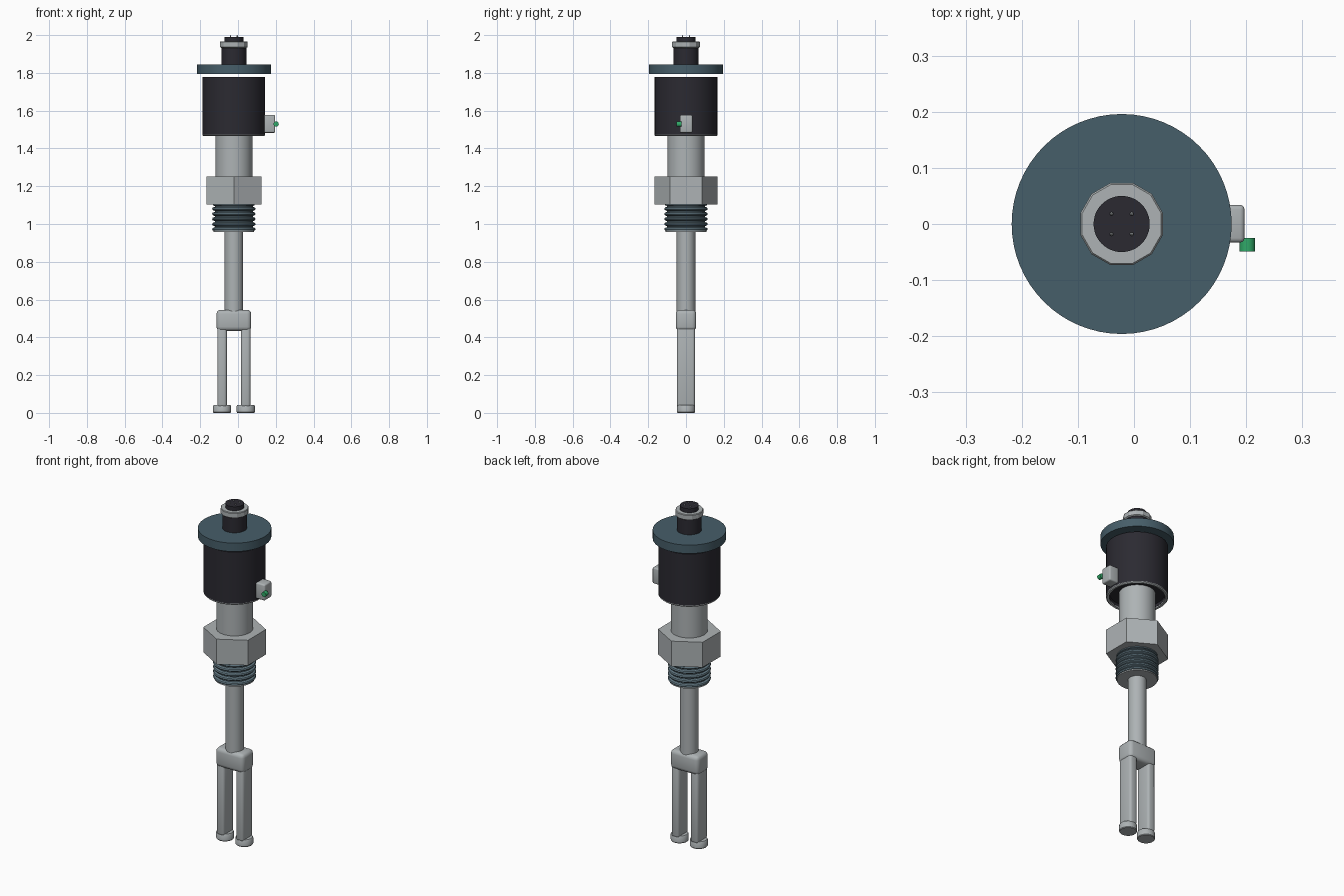
import bpy, bmesh, math
from mathutils import Matrix

if "Cube" in bpy.data.objects:
    bpy.data.objects.remove(bpy.data.objects["Cube"])

CX = -0.022  # common axis of the probe


def material(name, rgb):
    m = bpy.data.materials.new(name)
    m.diffuse_color = (*rgb, 1)
    m.use_nodes = True
    m.node_tree.nodes["Principled BSDF"].inputs["Base Color"].default_value = m.diffuse_color
    return m


STEEL = material("light steel", (0.42, 0.45, 0.46))
BLUE = material("slate blue", (0.062, 0.112, 0.142))
THREAD = material("thread blue grey", (0.13, 0.20, 0.24))
BLACK = material("charcoal", (0.024, 0.023, 0.031))
GREEN = material("green", (0.03, 0.40, 0.14))


def finish(bm, name, mat, smooth=True):
    bmesh.ops.recalc_face_normals(bm, faces=bm.faces)
    me = bpy.data.meshes.new(name)
    bm.to_mesh(me)
    bm.free()
    ob = bpy.data.objects.new(name, me)
    bpy.context.collection.objects.link(ob)
    me.materials.append(mat)
    if smooth:
        bpy.ops.object.select_all(action='DESELECT')
        ob.select_set(True)
        bpy.context.view_layer.objects.active = ob
        bpy.ops.object.shade_smooth_by_angle(angle=math.radians(35))
    return ob


def lathe(name, profile, mat, x=CX, y=0, sides=48, phase=0, smooth=True):
    """Revolve (radius, z) points around a vertical axis; both ends are closed
    unless the profile itself returns to its first point."""
    bm = bmesh.new()
    closed = profile[0] == profile[-1]
    pts = profile[:-1] if closed else profile
    rings = []
    for r, z in pts:
        ang = [2 * math.pi * i / sides + phase for i in range(sides)]
        rings.append([bm.verts.new((x + r * math.cos(a), y + r * math.sin(a), z)) for a in ang])
    pairs = list(zip(rings, rings[1:]))
    if closed:
        pairs.append((rings[-1], rings[0]))
    else:
        bm.faces.new(rings[0])
        bm.faces.new(rings[-1])
    for a, b in pairs:
        for i in range(sides):
            j = (i + 1) % sides
            bm.faces.new((a[i], a[j], b[j], b[i]))
    return finish(bm, name, mat, smooth)


def block(name, lo, hi, mat, bevel):
    bm = bmesh.new()
    size = [h - l for l, h in zip(lo, hi)]
    mid = [(h + l) / 2 for l, h in zip(lo, hi)]
    bmesh.ops.create_cube(bm, size=1, matrix=Matrix.Translation(mid) @ Matrix.Diagonal((*size, 1)))
    bmesh.ops.bevel(bm, geom=list(bm.edges), offset=bevel, segments=3, profile=0.5, affect='EDGES')
    return finish(bm, name, mat)


# fork: two flat prongs with round feet, joined by a rounded bridge
for side, x in (("left", -0.084), ("right", 0.041)):
    lathe(side + "_foot", [(0.045, 0), (0.048, 0.004), (0.048, 0.036), (0.044, 0.042)], STEEL, x=x, sides=32)
    block(side + "_prong", (x - 0.025, -0.048, 0.03), (x + 0.025, 0.048, 0.46), STEEL, 0.014)
block("fork_bridge", (-0.114, -0.054, 0.434), (0.07, 0.054, 0.546), STEEL, 0.022)

# stem
lathe("stem", [(0.049, 0.52), (0.049, 0.98)], STEEL)

# threaded section: steel core with five rounded ridges
lathe("thread_core", [(0.108, 0.958), (0.108, 0.966), (0.1, 0.97), (0.1, 1.11)], STEEL)
ridges = [(0.098, 0.962)]
pitch = 0.027
for i in range(5):
    z = 0.962 + i * pitch
    ridges += [(0.112, z + 0.004), (0.115, z + 0.010), (0.112, z + 0.017), (0.101, z + 0.021), (0.101, z + 0.026)]
ridges += [(0.11, 1.098), (0.11, 1.106)]
lathe("screw_thread", ridges, THREAD)

# hexagonal nut and neck
lathe("hex_nut", [(0.168, 1.104), (0.168, 1.252)], STEEL, sides=6, phase=math.pi / 6, smooth=False)
lathe("neck", [(0.098, 1.24), (0.098, 1.49)], STEEL)

# housing with a hollow underside and a pale lower rim
lathe("housing", [(0.148, 1.492), (0.148, 1.474), (0.166, 1.474), (0.166, 1.778)], BLACK, sides=64)
lathe("housing_rim", [(0.149, 1.467), (0.161, 1.465), (0.166, 1.470), (0.166, 1.475), (0.149, 1.475), (0.149, 1.467)],
      STEEL, sides=64)

# cover disc
lathe("cover_disc", [(0.196, 1.795), (0.196, 1.845)], BLUE, sides=64)

# plug connector on top
lathe("plug_base", [(0.066, 1.84), (0.066, 1.936)], BLACK)
lathe("plug_collar", [(0.070, 1.933), (0.076, 1.937), (0.076, 1.963), (0.073, 1.967)], STEEL, sides=12,
      phase=math.pi / 12, smooth=False)
lathe("plug_tip", [(0.05, 1.96), (0.05, 1.991)], BLACK)
for i, (sx, sy) in enumerate(((-1, -1), (1, -1), (1, 1), (-1, 1))):
    lathe("contact_pin_%d" % (i + 1), [(0.0032, 1.985), (0.0032, 1.997), (0.001, 2.0)], STEEL,
          x=CX + sx * 0.018, y=sy * 0.018, sides=10)

# side lug with a green button
block("side_lug", (0.130, -0.033, 1.483), (0.197, 0.034, 1.577), STEEL, 0.008)
bm = bmesh.new()
bmesh.ops.create_cone(bm, cap_ends=True, segments=20, radius1=0.014, radius2=0.014, depth=0.024,
                      matrix=Matrix.Translation((0.202, -0.037, 1.529)) @ Matrix.Rotation(math.pi / 2, 4, 'X'))
finish(bm, "green_button", GREEN)
